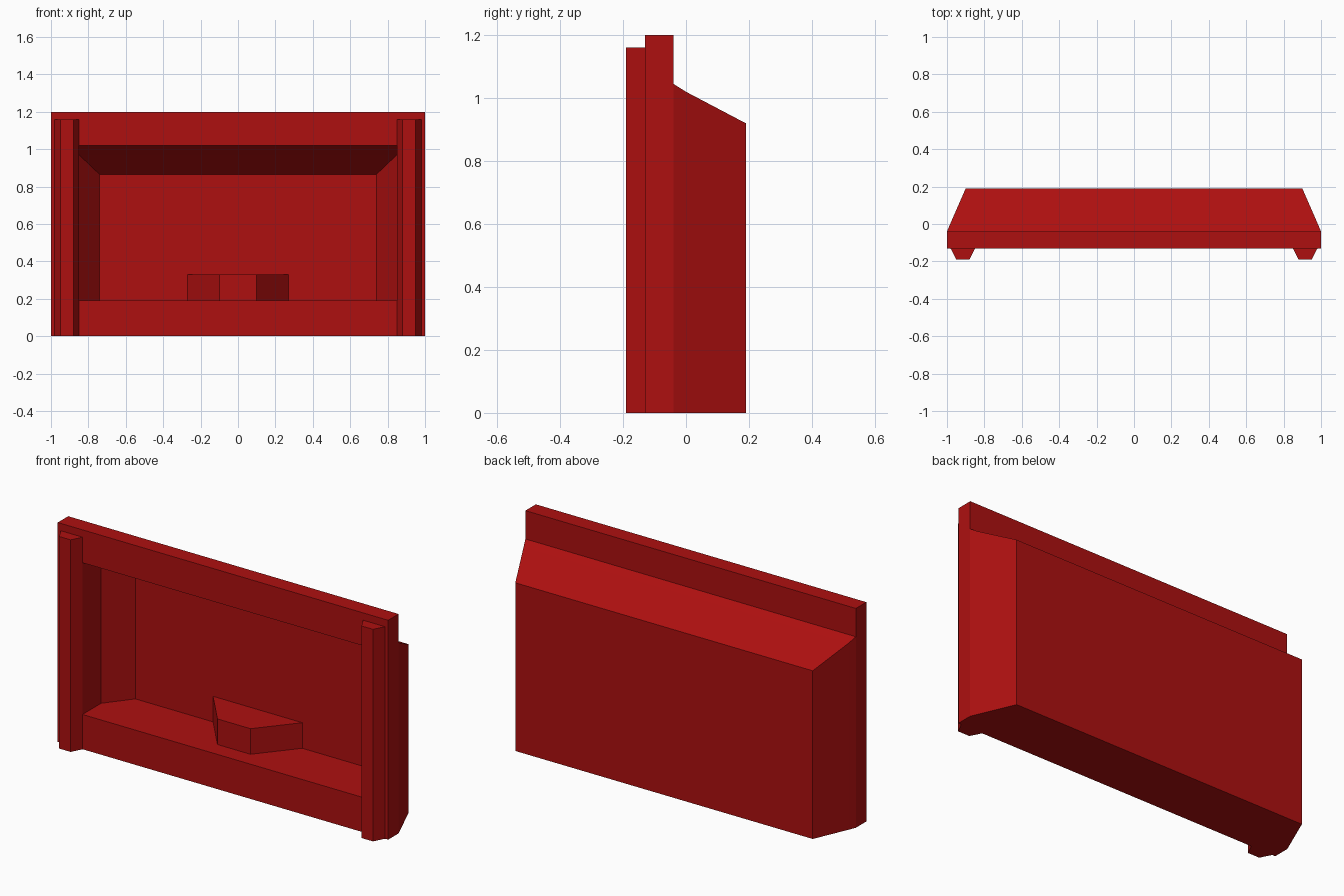
import bpy
import bmesh

if "Cube" in bpy.data.objects:
    bpy.data.objects.remove(bpy.data.objects["Cube"], do_unlink=True)

RED = (0.42, 0.005, 0.005, 1.0)
red = bpy.data.materials.new("deep red")
red.use_nodes = True
red.diffuse_color = RED
red.node_tree.nodes["Principled BSDF"].inputs["Base Color"].default_value = RED


def loft(name, sections, centre=0.0):
    """Join upright rectangles (y, half width, bottom, top) and cap both ends."""
    bm = bmesh.new()
    rings = []
    for y, w, low, high in sections:
        corners = ((-w, low), (w, low), (w, high), (-w, high))
        rings.append([bm.verts.new((centre + x, y, z)) for x, z in corners])
    bm.faces.new(rings[0])
    bm.faces.new(rings[-1])
    for a, b in zip(rings, rings[1:]):
        for i in range(4):
            j = (i + 1) % 4
            bm.faces.new((a[i], a[j], b[j], b[i]))
    # Drop the empty faces where the outline only steps upward
    bm.normal_update()
    flat = [f for f in bm.faces if f.calc_area() < 1e-6]
    bmesh.ops.delete(bm, geom=flat, context="FACES")
    bmesh.ops.remove_doubles(bm, verts=bm.verts, dist=1e-5)
    bmesh.ops.recalc_face_normals(bm, faces=bm.faces)
    mesh = bpy.data.meshes.new(name)
    bm.to_mesh(mesh)
    bm.free()
    mesh.materials.append(red)
    obj = bpy.data.objects.new(name, mesh)
    bpy.context.collection.objects.link(obj)
    return obj


# Shell: from the back wall, round the front frame, into the recess
loft("recessed_shell", [
    (0.19, 0.90, 0, 0.92),
    (0.00, 0.983, 0, 1.02),
    (-0.04, 1.00, 0, 1.045),
    (-0.04, 1.00, 0, 1.20),
    (-0.13, 1.00, 0, 1.20),
    (-0.13, 0.85, 0.19, 1.02),
    (-0.04, 0.85, 0.19, 1.02),
    (0.03, 0.85, 0.19, 0.97),
    (0.17, 0.74, 0.19, 0.865),
])

# Tapered block on the recess floor
loft("floor_block", [(-0.035, 0.10, 0.19, 0.33), (0.17, 0.27, 0.19, 0.33)])

# Chamfered pillars on the front frame
for side, sign in (("left", 1), ("right", -1)):
    loft(side + "_pillar",
         [(-0.19, 0.035, 0, 1.16), (-0.13, 0.066, 0, 1.16)],
         centre=sign * 0.915)
